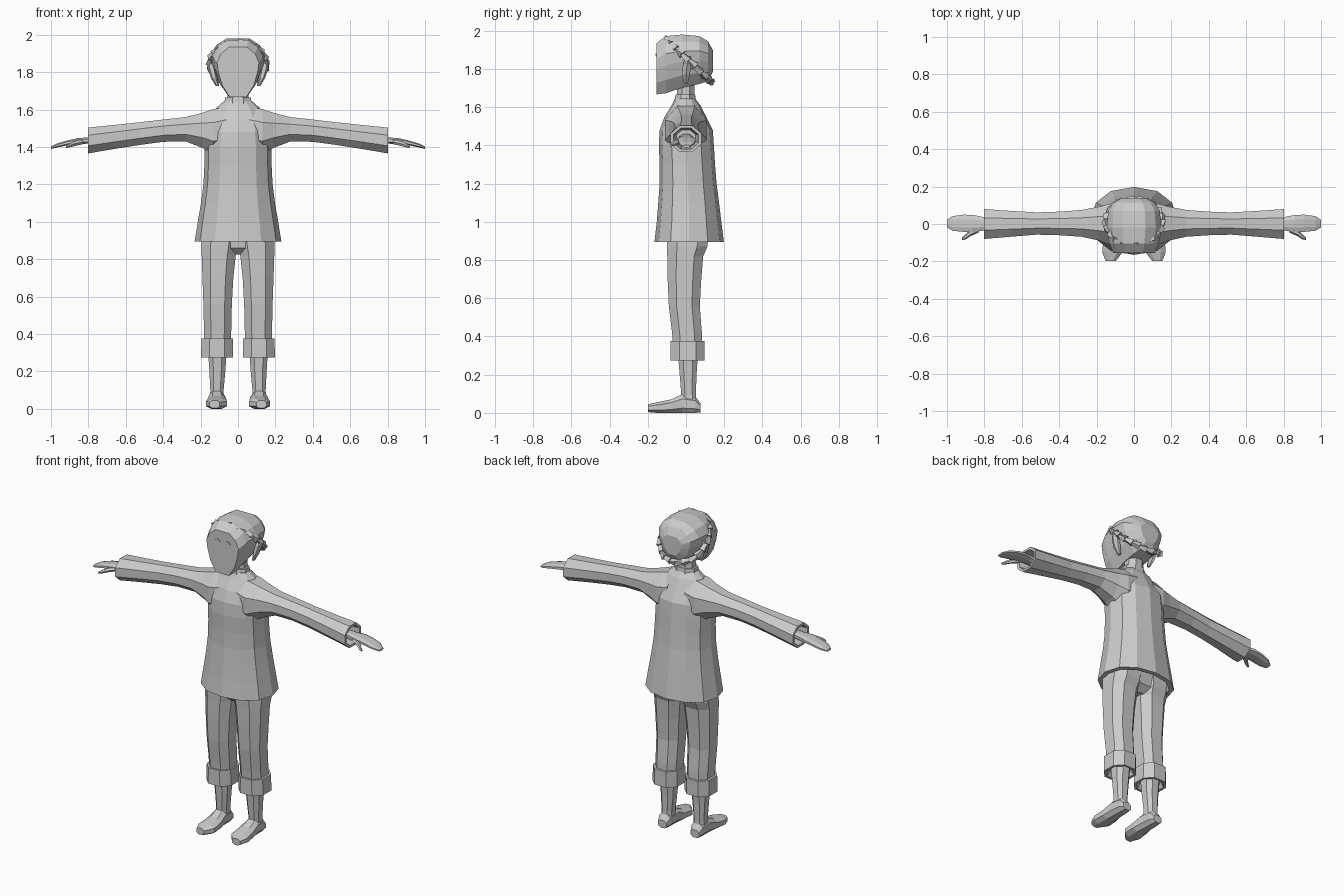
import bpy, bmesh, math
from mathutils import Vector, Matrix

grey = bpy.data.materials.new("plain grey")
grey.diffuse_color = (0.6, 0.6, 0.6, 1)


def finish(name, bm):
    bmesh.ops.recalc_face_normals(bm, faces=bm.faces)
    me = bpy.data.meshes.new(name)
    bm.to_mesh(me)
    bm.free()
    me.materials.append(grey)
    ob = bpy.data.objects.new(name, me)
    bpy.context.collection.objects.link(ob)
    return ob


def oval(n, square=1.0, turn=0.0):
    """Unit outline; square < 1 pushes the corners outward."""
    pts = []
    for i in range(n):
        a = 2 * math.pi * (i + turn) / n
        c, s = math.cos(a), math.sin(a)
        pts.append((math.copysign(abs(c) ** square, c), math.copysign(abs(s) ** square, s)))
    mx = max(p[0] for p in pts)
    my = max(p[1] for p in pts)
    return [(p[0] / mx, p[1] / my) for p in pts]


def loft(name, axis, rings, outline, side=1):
    """rings: (position on axis, a_min, a_max, b_min, b_max); a, b are the other two axes."""
    bm = bmesh.new()
    loops = []
    for t, a0, a1, b0, b1 in rings:
        loop = []
        for u, v in outline:
            a = (a0 + a1) / 2 + u * (a1 - a0) / 2
            b = (b0 + b1) / 2 + v * (b1 - b0) / 2
            p = {"x": (t, a, b), "y": (a, t, b), "z": (a, b, t)}[axis]
            loop.append(bm.verts.new((p[0] * side, p[1], p[2])))
        loops.append(loop)
    n = len(outline)
    for l0, l1 in zip(loops, loops[1:]):
        for i in range(n):
            bm.faces.new((l0[i], l0[(i + 1) % n], l1[(i + 1) % n], l1[i]))
    bm.faces.new(loops[0])
    bm.faces.new(loops[-1])
    return finish(name, bm)


# Tunic with a hollow hem
loft("tunic", "z", [
    (0.95, -.19, .19, -.12, .15), (0.895, -.205, .205, -.14, .17),
    (0.895, -.232, .232, -.165, .198), (1.0, -.215, .215, -.153, .185),
    (1.1, -.198, .198, -.145, .173), (1.2, -.185, .185, -.138, .16),
    (1.3, -.18, .18, -.138, .152), (1.4, -.178, .178, -.142, .146),
    (1.48, -.17, .17, -.138, .14), (1.55, -.155, .155, -.112, .105),
    (1.61, -.115, .115, -.075, .075), (1.645, -.075, .075, -.058, .048),
], oval(12, 0.9))

# Collar and neck
loft("collar", "z", [(1.60, -.08, .08, -.065, .055), (1.665, -.068, .068, -.055, .048)], oval(8, 1, .5))
loft("neck", "z", [(1.58, -.06, .06, -.05, .045), (1.74, -.052, .052, -.045, .045)], oval(8, 1, .5))

# Head with flat face and narrow chin
half = [(.4, -.95), (.75, -.5), (.93, 0), (1, .4), (.8, .75), (.42, 1)]
head_outline = half + [(-x, z) for x, z in reversed(half)]
loft("head", "y", [
    (-.155, -.112, .112, 1.66, 1.935), (-.105, -.132, .132, 1.665, 1.972),
    (-.02, -.146, .146, 1.695, 1.98), (.07, -.138, .138, 1.715, 1.972),
    (.115, -.11, .11, 1.73, 1.945), (.14, -.065, .065, 1.78, 1.9),
], head_outline)

for side in (-1, 1):
    word = "right" if side < 0 else "left"
    # Closed eyelid lines
    loft(word + "_eyelid", "x", [(.015, -.158, -.154, 1.868, 1.872), (.035, -.159, -.154, 1.876, 1.881),
                                 (.055, -.158, -.154, 1.866, 1.870)], oval(4, 1, .5), side)
    # Ear
    loft(word + "_ear", "z", [(1.725, .10, .118, -.01, .01), (1.77, .11, .145, -.022, .02),
                              (1.83, .12, .165, -.015, .03), (1.865, .125, .15, 0, .025)], oval(6), side)
    # Sleeve with an open cuff
    loft(word + "_sleeve", "x", [
        (.06, -.105, .105, 1.38, 1.615), (.13, -.11, .108, 1.36, 1.603),
        (.19, -.088, .092, 1.395, 1.583), (.28, -.068, .075, 1.43, 1.56),
        (.4, -.06, .066, 1.428, 1.547), (.52, -.057, .062, 1.412, 1.533),
        (.66, -.068, .07, 1.39, 1.518), (.802, -.08, .08, 1.366, 1.504),
        (.802, -.065, .065, 1.38, 1.49), (.70, -.05, .05, 1.40, 1.48),
    ], oval(8, 1, .5), side)
    # Hand and thumb
    loft(word + "_hand", "x", [
        (.69, -.036, .036, 1.41, 1.46), (.80, -.034, .036, 1.418, 1.452),
        (.86, -.044, .048, 1.416, 1.447), (.91, -.042, .05, 1.41, 1.436),
        (.97, -.036, .042, 1.397, 1.418), (1.0, -.018, .022, 1.39, 1.402),
    ], oval(8, .85, .5), side)
    loft(word + "_thumb", "x", [
        (.83, -.045, -.005, 1.415, 1.44), (.875, -.066, -.03, 1.405, 1.43),
        (.90, -.082, -.055, 1.398, 1.418), (.92, -.086, -.072, 1.395, 1.405),
    ], oval(6), side)
    # Trouser leg with turned-up cuff
    loft(word + "_trouser_leg", "z", [
        (.32, .04, .18, -.065, .085), (.42, .036, .182, -.073, .083), (.56, .033, .185, -.09, .072),
        (.70, .025, .19, -.096, .08), (.82, .012, .194, -.098, .09), (.87, 0, .196, -.1, .112),
        (.97, 0, .19, -.1, .12),
    ], oval(8, .8, .5), side)
    loft(word + "_trouser_cuff", "z", [
        (.31, .055, .165, -.04, .065), (.275, .04, .182, -.065, .085), (.275, .026, .198, -.08, .098),
        (.375, .028, .195, -.08, .098), (.375, .04, .18, -.068, .085),
    ], oval(8, .85, .5), side)
    # Bare lower leg and foot
    loft(word + "_shin", "z", [(.05, .075, .15, -.025, .055), (.10, .077, .148, -.025, .052),
                               (.20, .068, .153, -.033, .055), (.34, .058, .162, -.045, .065)],
         oval(8, .8, .5), side)
    loft(word + "_foot", "y", [
        (.075, .085, .143, .003, .05), (.05, .075, .152, 0, .085), (-.02, .072, .155, 0, .098),
        (-.08, .062, .163, 0, .07), (-.15, .06, .17, 0, .056), (-.198, .098, .152, .004, .045),
    ], oval(8, .8, .5), side)

# Seat of the trousers joining both legs
loft("trouser_seat", "z", [(.825, -.035, .035, -.05, .06), (.86, -.10, .10, -.088, .10),
                           (.97, -.18, .18, -.1, .12)], oval(8, .85, .5))

# Leafy headband: tapered chunks along a tilted ring
front, back = Vector((0, -.103, 1.955)), Vector((0, .13, 1.735))
mid, slope = (front + back) / 2, (front - back) / 2
bm = bmesh.new()
count = 22
for i in range(count):
    t = 2 * math.pi * i / count
    pos = mid + slope * math.cos(t) + Vector((.15 * math.sin(t), 0, 0))
    tangent = Vector((.15 * math.cos(t), 0, 0)) - slope * math.sin(t)
    if math.sin(t) < 0:
        tangent = -tangent
    turn = tangent.to_track_quat("Z", "Y").to_matrix().to_4x4()
    bmesh.ops.create_cone(bm, cap_ends=True, segments=4, radius1=.012, radius2=.023, depth=.05,
                          matrix=Matrix.Translation(pos) @ turn @ Matrix.Rotation(i * 1.1, 4, "Z"))
finish("headband", bm)
